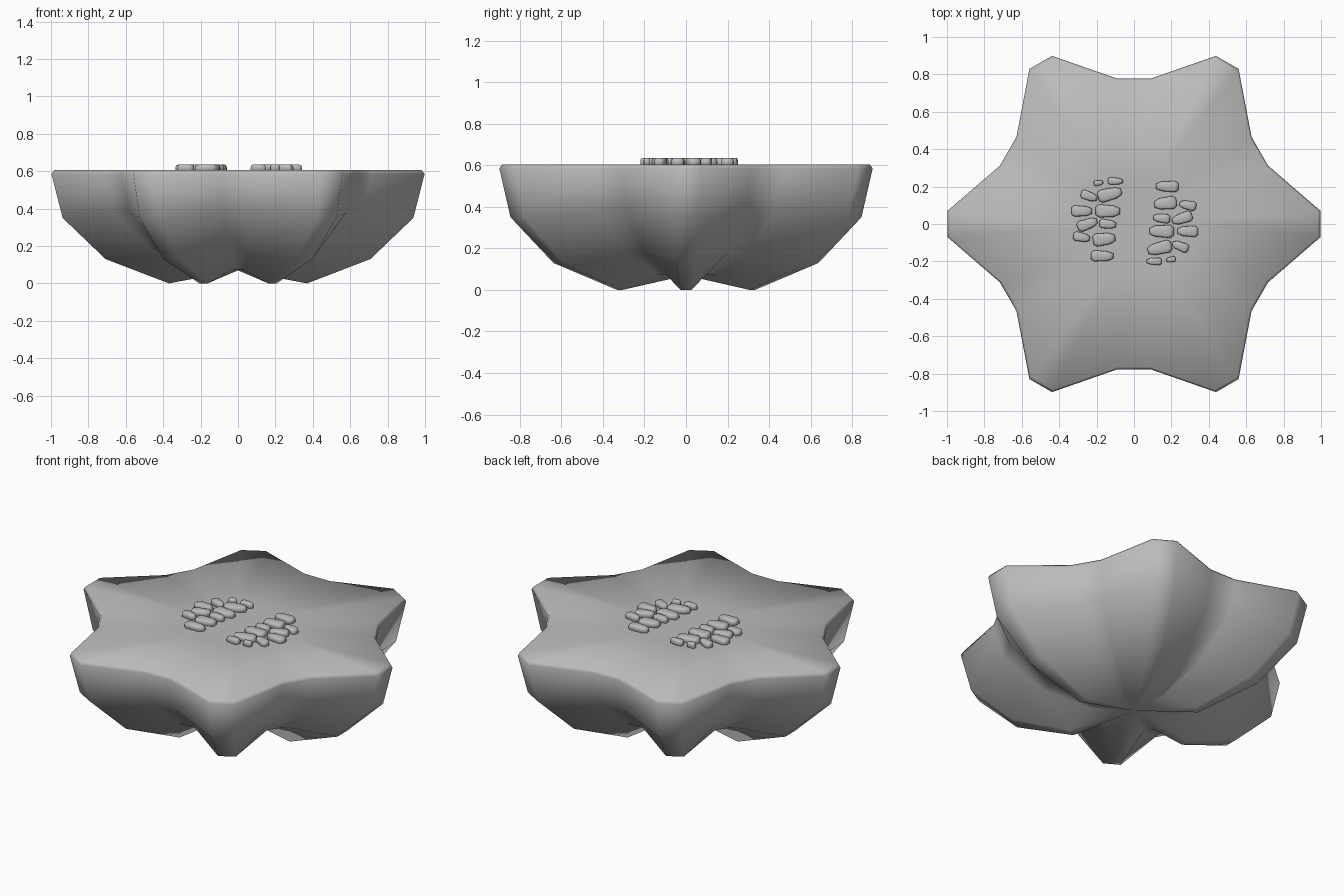
import bpy
import bmesh
from math import cos, sin, radians

if "Cube" in bpy.data.objects:
    bpy.data.objects.remove(bpy.data.objects["Cube"], do_unlink=True)

grey = bpy.data.materials.new("stone grey")
grey.use_nodes = True
COLOUR = (0.5, 0.5, 0.5, 1)
grey.diffuse_color = COLOUR
grey.node_tree.nodes["Principled BSDF"].inputs["Base Color"].default_value = COLOUR


def finish(bm, name):
    """Turn a bmesh into a smooth grey object."""
    bmesh.ops.recalc_face_normals(bm, faces=bm.faces)
    for face in bm.faces:
        face.smooth = True
    mesh = bpy.data.meshes.new(name)
    bm.to_mesh(mesh)
    bm.free()
    mesh.materials.append(grey)
    obj = bpy.data.objects.new(name, mesh)
    bpy.context.collection.objects.link(obj)
    return obj


def bridge(bm, lower, upper):
    """Join two closed rings of vertices with quads."""
    n = len(lower)
    for i in range(n):
        j = (i + 1) % n
        bm.faces.new((lower[i], lower[j], upper[j], upper[i]))


def cap(bm, ring, z):
    """Close a ring with a fan around the axis."""
    centre = bm.verts.new((0, 0, z))
    for i, v in enumerate(ring):
        bm.faces.new((v, ring[(i + 1) % len(ring)], centre))


# Six-lobed body: each ring gives radius and height on a lobe and in a valley
TOP = 0.605
RINGS = [
    ((0.37, 0.0), (0.24, 0.075)),
    ((0.71, 0.13), (0.50, 0.18)),
    ((0.94, 0.35), (0.72, 0.38)),
    ((1.0, 0.585), (0.782, 0.585)),
    ((0.985, TOP), (0.77, TOP)),
    ((0.3, TOP), (0.27, TOP)),
]
bm = bmesh.new()
rings = []
for lobe, valley in RINGS:
    ring = []
    for k in range(6):
        for offset, (r, z) in ((-4, lobe), (4, lobe), (23.5, valley), (36.5, valley)):
            a = radians(60 * k + offset)
            ring.append(bm.verts.new((r * cos(a), r * sin(a), z)))
    rings.append(ring)
for lower, upper in zip(rings, rings[1:]):
    bridge(bm, lower, upper)
cap(bm, rings[0], 0.07)
cap(bm, rings[-1], TOP)
finish(bm, "lobed_body")

# Pebbles: x, y, length, width in hundredths, then turn in degrees
PEBBLES = [
    (-19, 22, 5, 3, 10), (-10, 23, 8, 4, 0), (-24, 15, 9, 5, -20),
    (-13, 16, 13, 7, 15), (-28, 7, 11, 6, 0), (-14, 7, 13, 7, 0),
    (-25, 0, 11, 6, 20), (-14, 0, 9, 5, -5), (-28, -7, 9, 5, -10),
    (-16, -8, 12, 7, 8), (-17, -17, 12, 6, 0),
]
OUTLINE = [(-1, -0.6), (-0.7, -1), (0.5, -0.9), (1, -0.5),
           (1, 0.4), (0.5, 0.8), (-0.7, 1), (-1, 0.6)]


def pebble(name, x, y, length, width, turn):
    bm = bmesh.new()
    rings = []
    for scale, z in ((1, -0.01), (1, 0.015), (0.92, 0.026), (0.7, 0.03)):
        rings.append([bm.verts.new((u * scale * length / 2, v * scale * width / 2, z))
                      for u, v in OUTLINE])
    for lower, upper in zip(rings, rings[1:]):
        bridge(bm, lower, upper)
    bm.faces.new(rings[0])
    cap(bm, rings[-1], 0.03)
    obj = finish(bm, name)
    obj.location = (x, y, TOP)
    obj.rotation_euler.z = radians(turn)


# Two clusters, the second being the first turned half round
for i, (x, y, length, width, turn) in enumerate(PEBBLES):
    x, y, length, width = (c / 100 for c in (x, y, length, width))
    pebble(f"right_pebble_{i}", x, y, length, width, turn)
    pebble(f"left_pebble_{i}", 0.008 - x, 0.03 - y, length, width, turn + 180)
